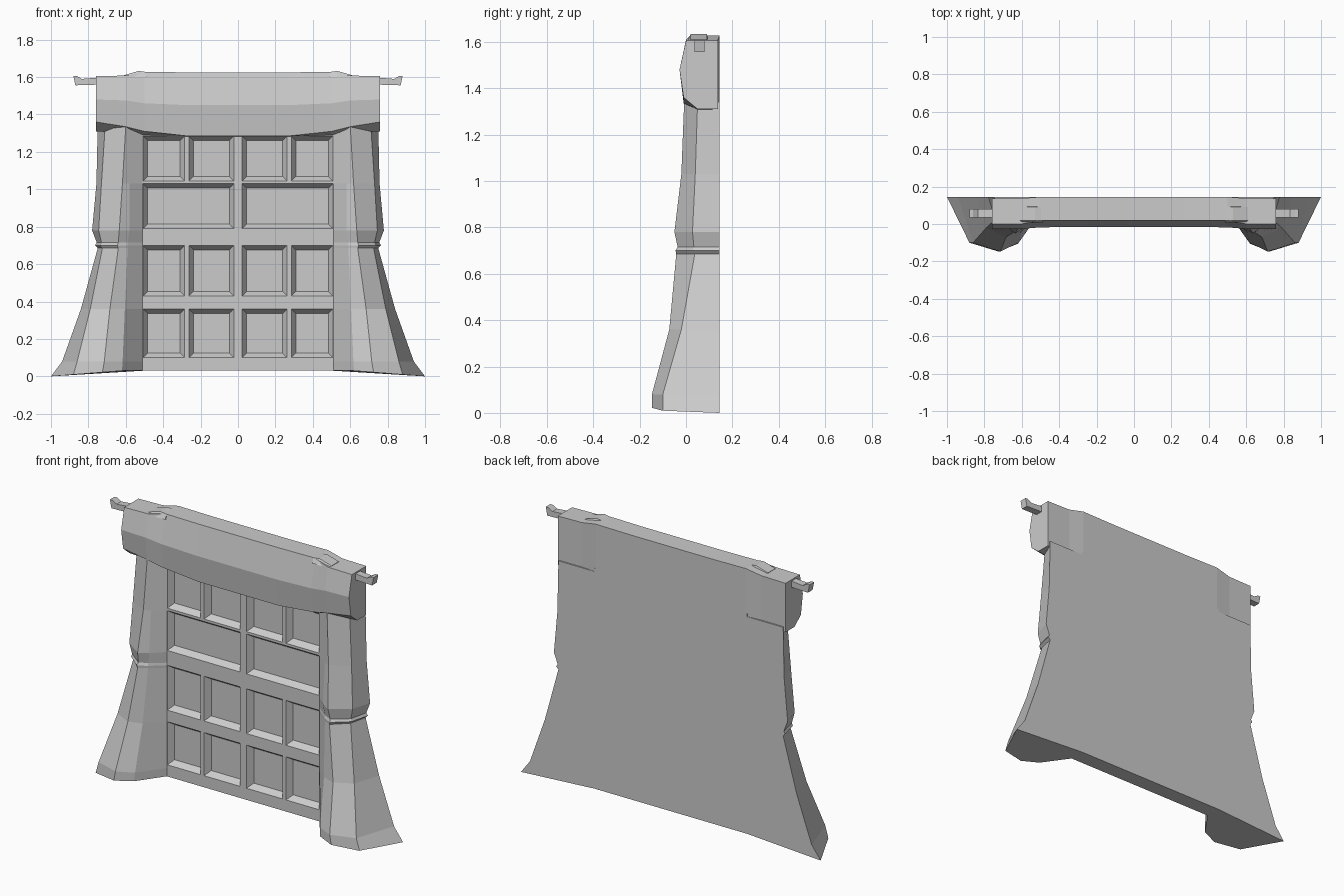
import bpy, bmesh

if "Cube" in bpy.data.objects:
    bpy.data.objects.remove(bpy.data.objects["Cube"])

BACK = 0.145


def finish(name, bm, mirror=False):
    bmesh.ops.recalc_face_normals(bm, faces=bm.faces)
    mesh = bpy.data.meshes.new(name)
    bm.to_mesh(mesh)
    bm.free()
    ob = bpy.data.objects.new(name, mesh)
    bpy.context.collection.objects.link(ob)
    if mirror:
        mod = ob.modifiers.new("Mirror", 'MIRROR')
        mod.use_mirror_merge = False
    return ob


def loft(name, sections, mirror=False):
    bm = bmesh.new()
    rings = [[bm.verts.new(p) for p in s] for s in sections]
    n = len(rings[0])
    for a, b in zip(rings, rings[1:]):
        for i in range(n):
            j = (i + 1) % n
            bm.faces.new((a[i], a[j], b[j], b[i]))
    bm.faces.new(rings[0])
    bm.faces.new(rings[-1])
    return finish(name, bm, mirror)


# Coffered door panel: a grid front whose cells are inset and pushed back
FRONT = 0.05
xs = [-0.51, -0.507, -0.285, -0.262, -0.022, 0.022, 0.262, 0.285, 0.507, 0.51]
zs = [0.03, 0.10, 0.36, 0.43, 0.70, 0.79, 1.03, 1.045, 1.285, 1.36]
bm = bmesh.new()
grid = [[bm.verts.new((x, FRONT, z)) for x in xs] for z in zs]
cell = {}
for r in range(len(zs) - 1):
    for c in range(len(xs) - 1):
        cell[r, c] = bm.faces.new((grid[r][c], grid[r][c + 1],
                                   grid[r + 1][c + 1], grid[r + 1][c]))
bm.normal_update()
# side walls and flat back
border = [e for e in bm.edges if e.is_boundary]
out = bmesh.ops.extrude_edge_only(bm, edges=border)["geom"]
for v in out:
    if isinstance(v, bmesh.types.BMVert):
        v.co.y = BACK
bmesh.ops.holes_fill(bm, edges=[e for e in bm.edges if e.is_boundary], sides=0)
bmesh.ops.recalc_face_normals(bm, faces=bm.faces)
# the third row has wide cells, the others have four across
for r in (1, 3, 5, 7):
    groups = [(1, 2, 3), (5, 6, 7)] if r == 5 else [(1,), (3,), (5,), (7,)]
    for g in groups:
        bmesh.ops.inset_region(bm, faces=[cell[r, c] for c in g], thickness=0.024,
                               depth=-0.035, use_even_offset=True)
finish("door_panel", bm)

# Flared side pillars: z, outer back x, front outer xy, front mid xy, front inner xy
levels = [
    (0.00, 1.00, 0.88, -0.10, 0.725, -0.147, 0.62, -0.105),
    (0.08, 0.94, 0.86, -0.10, 0.715, -0.147, 0.617, -0.10),
    (0.36, 0.84, 0.79, -0.02, 0.685, -0.072, 0.605, -0.045),
    (0.685, 0.75, 0.725, 0.038, 0.64, -0.042, 0.59, -0.015),
    (0.70, 0.765, 0.735, 0.030, 0.645, -0.045, 0.59, -0.018),
    (0.715, 0.755, 0.73, 0.034, 0.64, -0.036, 0.59, -0.012),
    (0.78, 0.78, 0.745, 0.028, 0.635, -0.05, 0.58, -0.018),
    (1.03, 0.757, 0.73, 0.04, 0.618, -0.02, 0.58, 0.0),
    (1.34, 0.75, 0.71, 0.05, 0.60, -0.008, 0.58, 0.01),
]
sections = []
for z, ax, bx, by, cx, cy, dx, dy in levels:
    ring = [(ax, BACK), (bx, by), (cx, cy), (dx, dy), (0.51, FRONT), (0.51, BACK)]
    # the foot rises slightly toward the door
    sections.append([(x, y, z if z else 0.03 * min(1, (1 - x) / 0.38)) for x, y in ring])
loft("side_pillar", sections, mirror=True)

# Header beam: x, top front yz, crease yz, lower front yz, underside yz, back y
stations = [
    (0.27, 0.02, 1.625, -0.015, 1.45, 0.005, 1.285, 0.05, 1.283, BACK),
    (0.50, 0.02, 1.628, -0.018, 1.46, 0.0, 1.31, 0.05, 1.29, BACK),
    (0.60, 0.0, 1.608, -0.026, 1.475, -0.01, 1.335, 0.05, 1.305, 0.137),
    (0.76, 0.0, 1.605, -0.028, 1.48, -0.01, 1.36, 0.05, 1.31, 0.137),
]


def beam_ring(s, sign):
    x, ty, tz, cy, cz, ly, lz, uy, uz, b = s
    return [(sign * x, y, z) for y, z in
            ((b, tz), (ty, tz), (cy, cz), (ly, lz), (uy, uz), (b, uz))]


loft("header_beam", [beam_ring(s, -1) for s in reversed(stations)]
     + [beam_ring(s, 1) for s in stations])

# Raised wedge caps where the beam steps down
loft("beam_wedge", [[(x, 0.005, 1.60), (x, 0.10, 1.60), (x, 0.09, z), (x, 0.02, z)]
                    for x, z in ((0.49, 1.627), (0.53, 1.633), (0.61, 1.61))], mirror=True)

# Hooked pegs at the beam ends
hook = [(0.74, 1.56), (0.80, 1.558), (0.87, 1.556), (0.88, 1.606),
        (0.862, 1.606), (0.835, 1.59), (0.74, 1.598)]
loft("hook_peg", [[(x, y, z) for x, z in hook] for y in (0.036, 0.08)], mirror=True)
